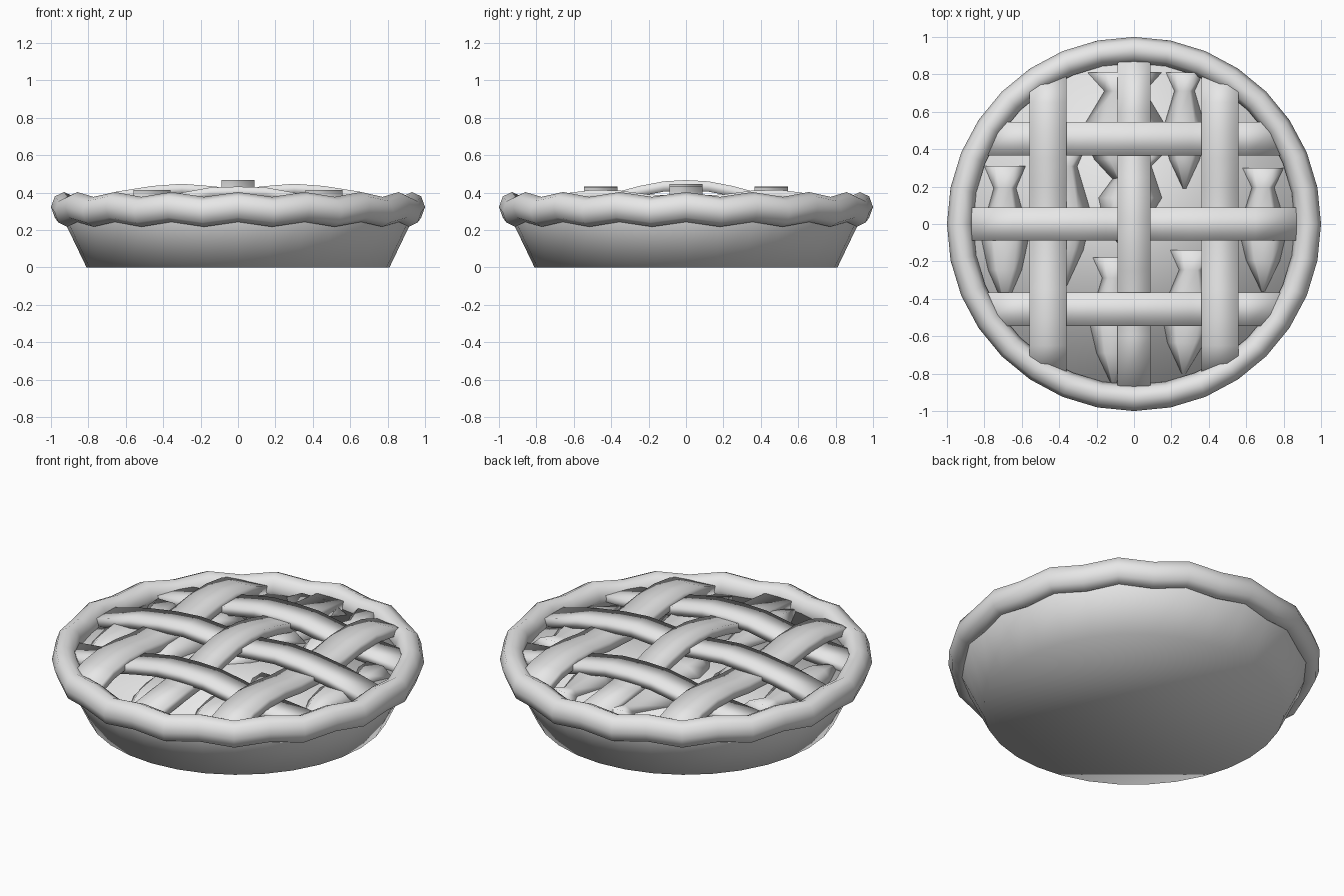
import bpy, bmesh, math
from math import sin, cos, pi

cube = bpy.data.objects.get("Cube")
if cube:
    bpy.data.objects.remove(cube, do_unlink=True)

mat = bpy.data.materials.new("plain light grey")
mat.use_nodes = True
GREY = (0.8, 0.8, 0.8, 1)
mat.diffuse_color = GREY
mat.node_tree.nodes["Principled BSDF"].inputs["Base Color"].default_value = GREY


def loft(name, rings, closed=False, caps=True):
    """Skin a list of equal-length point rings into one smooth object."""
    bm = bmesh.new()
    loops = [[bm.verts.new(p) for p in ring] for ring in rings]
    n = len(loops[0])
    pairs = list(zip(loops, loops[1:]))
    if closed:
        pairs.append((loops[-1], loops[0]))
    for a, b in pairs:
        for i in range(n):
            j = (i + 1) % n
            bm.faces.new((a[i], a[j], b[j], b[i]))
    if caps and not closed:
        bm.faces.new(loops[0])
        bm.faces.new(loops[-1])
    bmesh.ops.recalc_face_normals(bm, faces=bm.faces)
    for f in bm.faces:
        f.smooth = True
    mesh = bpy.data.meshes.new(name)
    bm.to_mesh(mesh)
    bm.free()
    mesh.materials.append(mat)
    obj = bpy.data.objects.new(name, mesh)
    bpy.context.collection.objects.link(obj)
    return obj


def circle(r, z, n=32):
    return [(r * cos(2 * pi * i / n), r * sin(2 * pi * i / n), z) for i in range(n)]


# Dish with sloping wall, and the flat filling inside it
loft("dish", [circle(0.81, 0), circle(0.93, 0.25), circle(0.93, 0.29)])
loft("filling", [circle(0.90, 0.27), circle(0.90, 0.30)])

# Crimped crust: a tube that rises and falls sixteen times
crust = []
for i in range(32):
    a = 2 * pi * i / 32
    zc = 0.31 + 0.013 * (-1) ** i
    ring = []
    for k in range(8):
        t = 2 * pi * k / 8
        r = 0.93 + 0.07 * cos(t)
        ring.append((r * cos(a), r * sin(a), zc + 0.08 * sin(t)))
    crust.append(ring)
loft("crust_rim", crust, closed=True)


# Woven lattice strips: half path of (distance, top height), mirrored about the middle
def strip(name, half_path, offset, width, along_x):
    path = [(-s, z) for s, z in reversed(half_path[1:])] + half_path
    w, h = width / 2, 0.055
    rings = []
    for s, z in path:
        section = [(offset - w, z), (offset + w, z), (offset + w, z - h), (offset - w, z - h)]
        rings.append([(s, o, q) if along_x else (o, s, q) for o, q in section])
    loft(name, rings)


strip("lattice_middle_long", [(0, .467), (.12, .46), (.25, .435), (.4, .395), (.6, .375), (.87, .345)],
      0, 0.175, False)
strip("lattice_middle_cross", [(0, .42), (.15, .435), (.3, .447), (.46, .435), (.65, .405), (.87, .35)],
      0, 0.175, True)
for side, word in ((-1, "right"), (1, "left")):
    strip("lattice_long_" + word, [(0, .38), (.2, .39), (.35, .41), (.5, .415), (.65, .395), (.79, .345)],
          side * 0.46, 0.2, False)
for side, word in ((-1, "front"), (1, "back")):
    strip("lattice_cross_" + word, [(0, .432), (.15, .427), (.3, .4), (.46, .365), (.6, .355), (.79, .335)],
          side * 0.455, 0.18, True)


# Fruit slices: flared end, narrow neck, round body and pointed tip
SLICE = ((0.5, 0.11), (0.34, 0.06), (0.0, 0.13), (-0.25, 0.09), (-0.5, 0.01))


def fruit(name, x, y, length, scale, lean, height):
    rings = []
    for t, w in SLICE:
        px, py = x + lean * t, y + t * length
        rings.append([(px + w * scale * cos(pi * k / 3), py,
                       0.30 + min(1, w / 0.1) * height * sin(pi * k / 3)) for k in range(6)])
    loft(name, rings)


pieces = [
    (0.27, 0.50, 0.62, 0.9, 0.0, 0.07),
    (-0.05, 0.50, 0.62, 1.8, 0.0, 0.06),
    (-0.02, 0.14, 0.50, 1.3, 0.1, 0.06),
    (-0.37, 0.05, 0.76, 1.1, 0.0, 0.07),
    (-0.69, -0.06, 0.74, 1.0, 0.0, 0.06),
    (0.69, -0.03, 0.66, 1.0, 0.0, 0.06),
    (-0.11, -0.52, 0.68, 1.0, 0.0, 0.07),
    (0.29, -0.47, 0.66, 1.1, 0.05, 0.06),
]
for i, p in enumerate(pieces):
    fruit("fruit_slice_%d" % (i + 1), *p)
